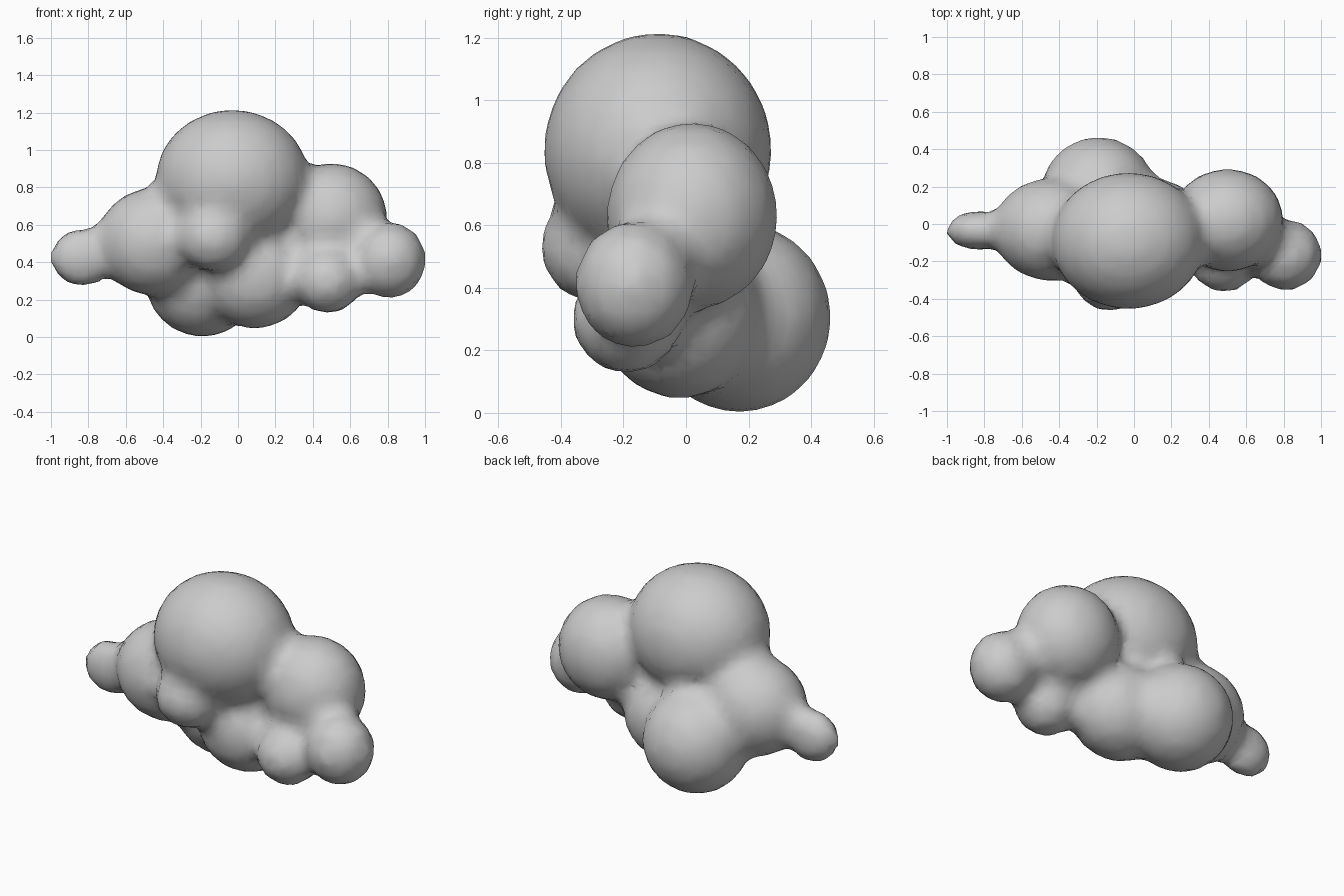
import bpy

if "Cube" in bpy.data.objects:
    bpy.data.objects.remove(bpy.data.objects["Cube"])

# puffs: centre, radii
PUFFS = [
    ((-0.03, -0.09, 0.84), (0.41, 0.365, 0.375)),   # crown
    ((0.50, 0.02, 0.63), (0.30, 0.275, 0.30)),      # right shoulder
    ((0.81, -0.165, 0.41), (0.195, 0.19, 0.205)),   # right tip
    ((-0.44, -0.03, 0.51), (0.315, 0.275, 0.29)),   # left shoulder
    ((-0.83, -0.035, 0.425), (0.175, 0.105, 0.157)),  # left tip
    ((-0.13, -0.285, 0.53), (0.195, 0.18, 0.18)),   # small front
    ((-0.19, 0.17, 0.305), (0.305, 0.295, 0.305)),  # low back
    ((0.09, -0.02, 0.325), (0.295, 0.265, 0.28)),   # low middle
    ((0.48, -0.19, 0.30), (0.18, 0.175, 0.175)),    # low right
]


def puff(centre, radii):
    bpy.ops.mesh.primitive_ico_sphere_add(subdivisions=4, radius=1, location=centre)
    ob = bpy.context.object
    ob.scale = radii
    return ob


parts = [puff(c, r) for c, r in PUFFS]
for ob in parts:
    ob.select_set(True)
bpy.context.view_layer.objects.active = parts[0]
bpy.ops.object.join()
cloud = bpy.context.object
cloud.name = "cloud"
bpy.ops.object.transform_apply(location=True, rotation=True, scale=True)

# fuse the puffs into one soft, coarse skin
remesh = cloud.modifiers.new("fuse", 'REMESH')
remesh.mode = 'VOXEL'
remesh.voxel_size = 0.05
remesh.use_smooth_shade = True
soften = cloud.modifiers.new("soften", 'SMOOTH')
soften.factor = 0.4
soften.iterations = 1
for m in list(cloud.modifiers):
    bpy.ops.object.modifier_apply(modifier=m.name)
bpy.ops.object.shade_smooth()
